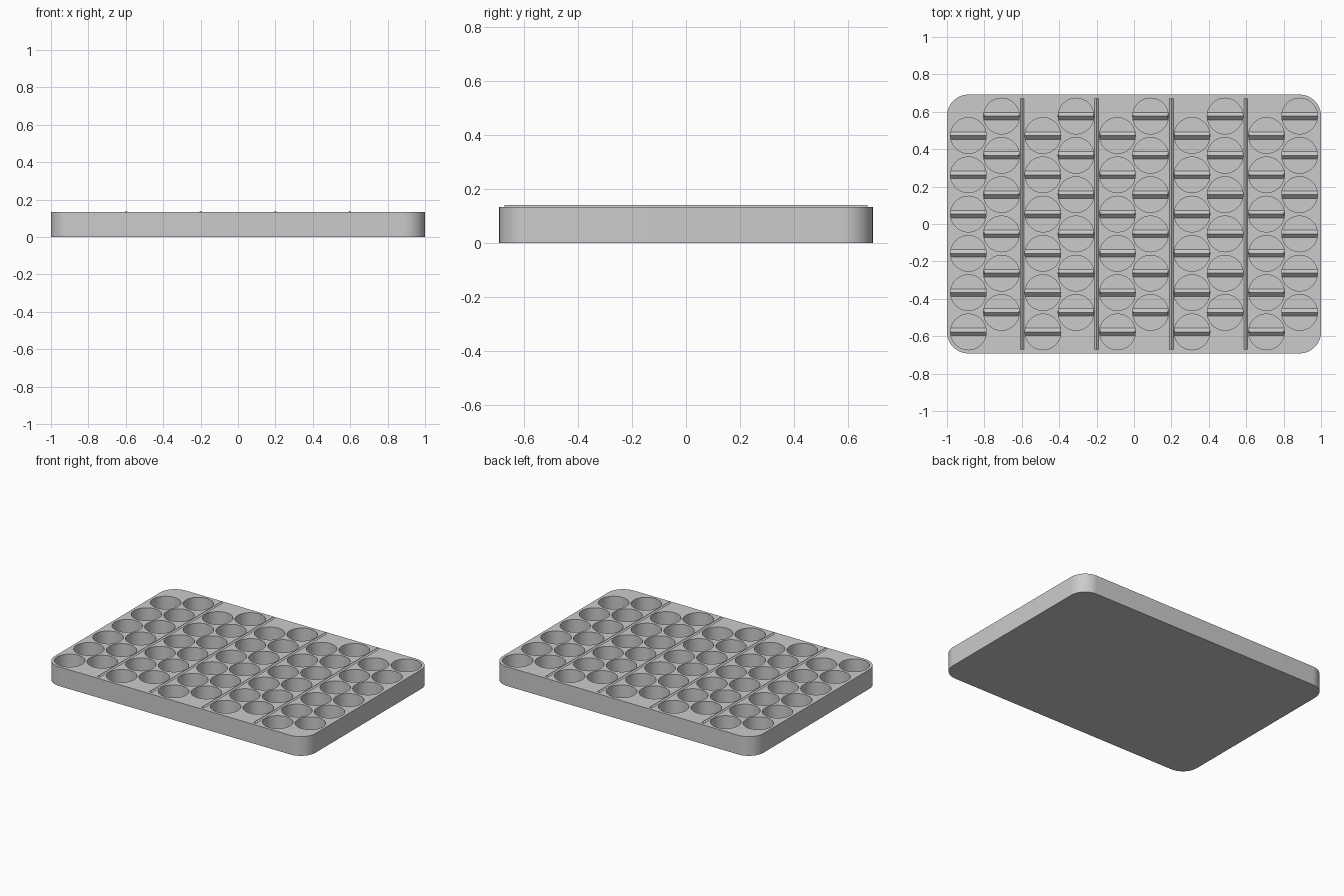
import bpy, bmesh, math
from mathutils import Matrix, Vector

cube = bpy.data.objects.get("Cube")
if cube:
    bpy.data.objects.remove(cube, do_unlink=True)

HALF_X, HALF_Y, CORNER = 1.0, 0.692, 0.115
TOP, FLOOR = 0.133, 0.022
RADIUS, ROWS, PITCH = 0.0955, 6, 0.21

grey = bpy.data.materials.new("plain grey")
grey.use_nodes = True
colour = (0.6, 0.6, 0.6, 1)
grey.diffuse_color = colour
grey.node_tree.nodes["Principled BSDF"].inputs["Base Color"].default_value = colour


def make_object(name, bm):
    bmesh.ops.recalc_face_normals(bm, faces=bm.faces)
    mesh = bpy.data.meshes.new(name)
    bm.to_mesh(mesh)
    bm.free()
    obj = bpy.data.objects.new(name, mesh)
    bpy.context.collection.objects.link(obj)
    mesh.materials.append(grey)
    return obj


def add_ridge(bm, centre, axis, half_length, half_width, height):
    """Triangular bar lying along the given horizontal axis."""
    along = Vector(axis)
    across = Vector((-along.y, along.x, 0))
    up = Vector((0, 0, height))
    ends = []
    for side in (-1, 1):
        mid = Vector(centre) + along * half_length * side
        ends.append([bm.verts.new(p) for p in
                     (mid - across * half_width, mid + across * half_width, mid + up)])
    a, b = ends
    bm.faces.new(a)
    bm.faces.new(b[::-1])
    for i in range(3):
        j = (i + 1) % 3
        bm.faces.new((a[i], a[j], b[j], b[i]))


# Staggered pocket centres, two columns in each of five sections
pockets = []
for section in range(-2, 3):
    for side in (-1, 1):
        x = section * 0.3985 + side * 0.0885
        for row in range(ROWS):
            pockets.append((x, (row - (ROWS - 1) / 2) * PITCH + side * 0.052))

# Tray body: rounded rectangle extruded upward
bm = bmesh.new()
outline = []
STEPS = 16
for quarter, (sx, sy) in enumerate(((1, 1), (-1, 1), (-1, -1), (1, -1))):
    for step in range(STEPS + 1):
        a = (quarter + step / STEPS) * math.pi / 2
        outline.append(bm.verts.new((sx * (HALF_X - CORNER) + CORNER * math.cos(a),
                                     sy * (HALF_Y - CORNER) + CORNER * math.sin(a), 0)))
base = bm.faces.new(outline)
raised = bmesh.ops.extrude_face_region(bm, geom=[base])
bmesh.ops.translate(bm, vec=(0, 0, TOP),
                    verts=[v for v in raised["geom"] if isinstance(v, bmesh.types.BMVert)])
tray = make_object("tray", bm)

# Round pockets cut into the tray
bm = bmesh.new()
for x, y in pockets:
    bmesh.ops.create_cone(bm, cap_ends=True, segments=48, radius1=RADIUS, radius2=RADIUS,
                          depth=0.2, matrix=Matrix.Translation((x, y, FLOOR + 0.1)))
cutter = make_object("pocket_cutter", bm)
cutter.hide_render = True

cut = tray.modifiers.new("pockets", "BOOLEAN")
cut.operation = "DIFFERENCE"
cut.solver = "EXACT"
cut.object = cutter
bpy.ops.object.select_all(action="DESELECT")
bpy.context.view_layer.objects.active = tray
tray.select_set(True)
bpy.ops.object.modifier_apply(modifier=cut.name)
bpy.data.objects.remove(cutter, do_unlink=True)
bpy.ops.object.shade_smooth_by_angle(angle=math.radians(30))

# Tipping ridge across the floor of every pocket
bm = bmesh.new()
for x, y in pockets:
    add_ridge(bm, (x, y, FLOOR), (1, 0, 0), RADIUS - 0.001, 0.02, 0.02)
make_object("pocket_ridges", bm)

# Raised dividers between the sections
bm = bmesh.new()
for x in (-0.598, -0.2, 0.2, 0.598):
    add_ridge(bm, (x, 0, TOP), (0, 1, 0), 0.672, 0.01, 0.008)
make_object("section_dividers", bm)
